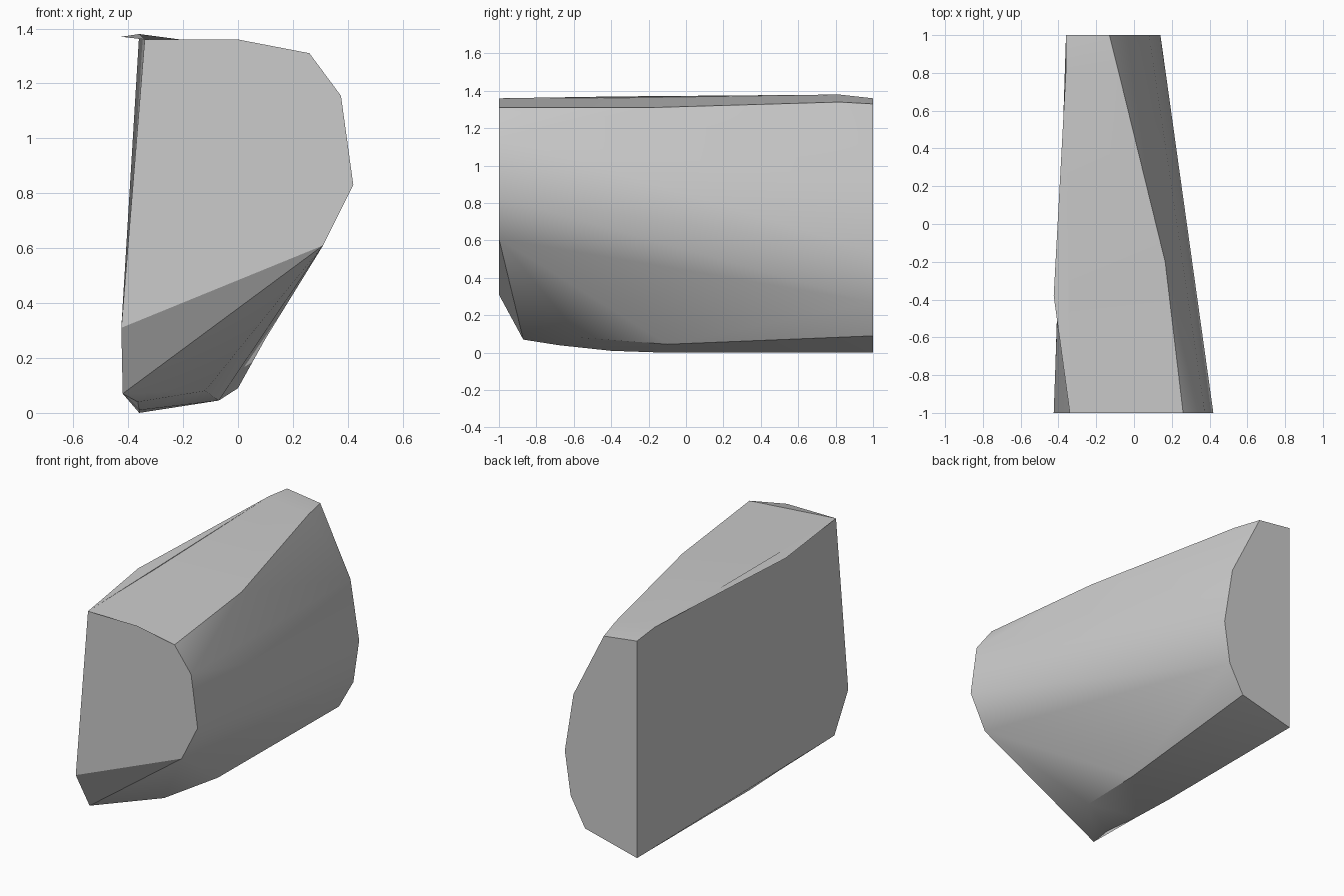
import bpy, bmesh
from math import radians

default = bpy.data.objects.get("Cube")
if default:
    bpy.data.objects.remove(default)

bm = bmesh.new()


def points(rows):
    return [bm.verts.new(row) for row in rows]


def profile(y, rows):
    return points([(x, y, z) for x, z in rows])


def face(*verts):
    unique = list(dict.fromkeys(verts))
    if len(unique) > 2:
        bm.faces.new(unique)


def strip(first, second):
    """Skin two edge chains that both run from front to back."""
    i = j = 0
    while i < len(first) - 1 or j < len(second) - 1:
        mid_a = first[i].co.y + first[i + 1].co.y if i < len(first) - 1 else 9
        mid_b = second[j].co.y + second[j + 1].co.y if j < len(second) - 1 else 9
        if mid_a < mid_b:
            face(first[i], second[j], first[i + 1])
            i += 1
        else:
            face(first[i], second[j], second[j + 1])
            j += 1


# End profiles, from the top left corner over the curved side
front = profile(-1, [(-.34, 1.36), (0, 1.36), (.26, 1.31), (.375, 1.155),
                     (.42, .83), (.31, .61), (-.425, .31)])
back = profile(1, [(-.36, 1.36), (-.13, 1.33), (.08, .91), (.14, .54),
                   (.1, .27), (0, .09), (-.36, 0)])

# Long edges between the two ends
top_left = [front[0]] + points([(-.425, -.38, 1.37), (-.36, .82, 1.38)]) + [back[0]]
shoulder = [front[2]] + points([(.165, -.2, 1.31), (-.085, .82, 1.34)]) + [back[1]]
lower_crease = [front[5]] + points([(-.12, -.56, .08), (-.07, -.1, .045)]) + [back[5]]
bottom_left = points([(-.42, -.87, .07), (-.365, -.68, .04),
                      (-.36, -.4, .01), (-.36, -.11, 0)]) + [back[6]]

# Ends and the chamfer under the front
face(*front)
face(*back)
face(front[5], front[6], bottom_left[0])

# Top, curved side and underside
strip(top_left, [front[1]] + shoulder)
side = [shoulder] + [[front[k], back[k - 1]] for k in (3, 4, 5)] + [lower_crease]
for upper, lower in zip(side, side[1:]):
    strip(upper, lower)
strip(lower_crease, bottom_left)

# Flat side with its thin overhanging lip
face(*top_left[:3])
face(front[6], top_left[0], top_left[2])
face(front[6], *top_left[2:], *reversed(bottom_left))

bmesh.ops.recalc_face_normals(bm, faces=bm.faces)
mesh = bpy.data.meshes.new("faceted_block")
bm.to_mesh(mesh)
bm.free()

block = bpy.data.objects.new("faceted_block", mesh)
bpy.context.scene.collection.objects.link(block)

# Plain grey finish
grey = bpy.data.materials.new("light_grey")
grey.use_nodes = True
colour = (.6, .6, .6, 1)
grey.diffuse_color = colour
grey.node_tree.nodes["Principled BSDF"].inputs["Base Color"].default_value = colour
mesh.materials.append(grey)

bpy.ops.object.select_all(action="DESELECT")
block.select_set(True)
bpy.context.view_layer.objects.active = block
bpy.ops.object.shade_smooth_by_angle(angle=radians(30))
